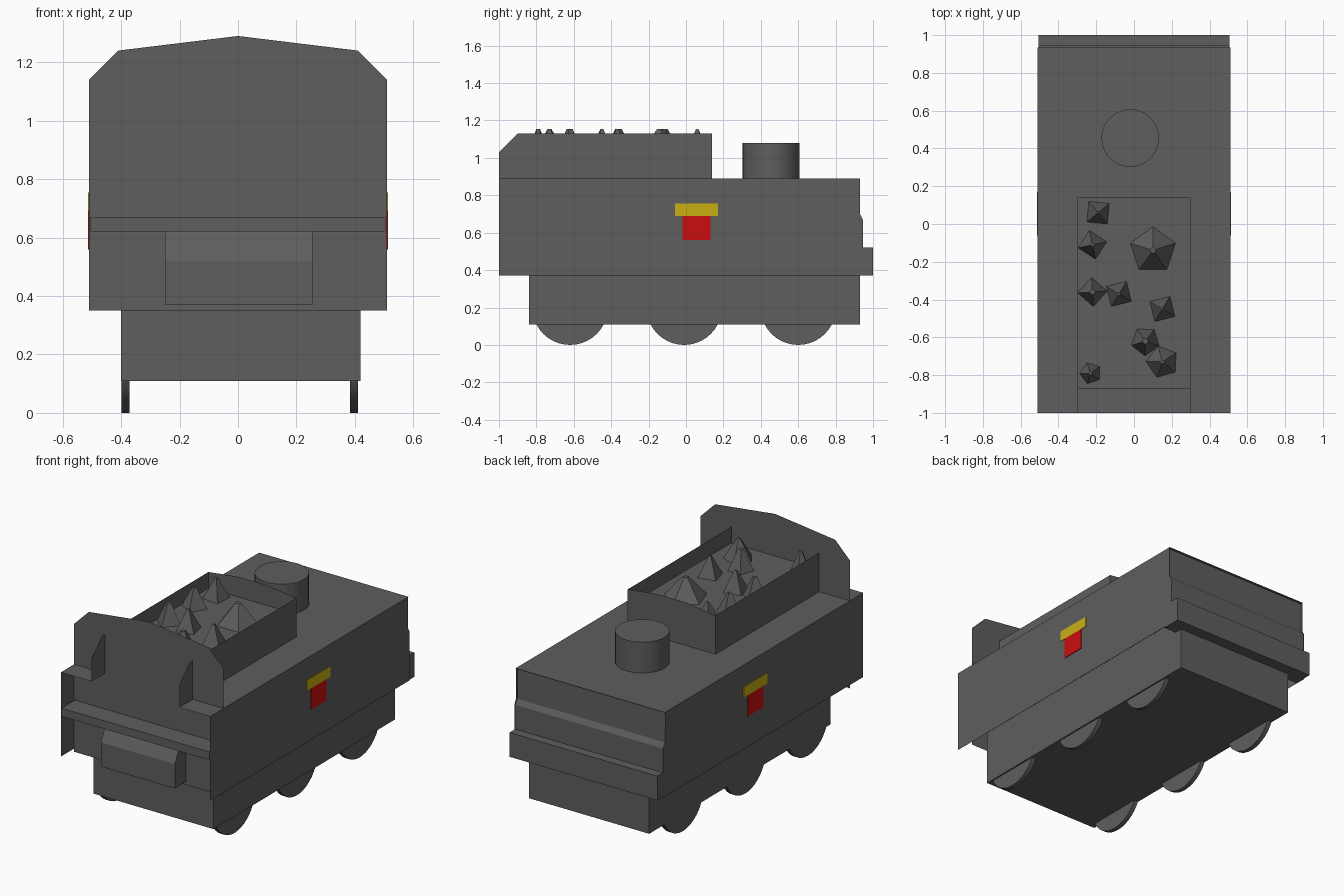
import bpy
import bmesh
import math
import random
from mathutils import Vector

if "Cube" in bpy.data.objects:
    bpy.data.objects.remove(bpy.data.objects["Cube"], do_unlink=True)

random.seed(4)


def make_material(name, rgb):
    mat = bpy.data.materials.new(name)
    mat.use_nodes = True
    mat.diffuse_color = (*rgb, 1)
    for node in mat.node_tree.nodes:
        if node.type == "BSDF_PRINCIPLED":
            node.inputs["Base Color"].default_value = (*rgb, 1)
    return mat


GREY = make_material("dark grey", (0.112, 0.112, 0.112))
RED = make_material("badge red", (0.6, 0.004, 0.005))
YELLOW = make_material("badge yellow", (0.58, 0.43, 0.006))


def finish(name, bm, mat):
    mesh = bpy.data.meshes.new(name)
    bm.normal_update()
    bm.to_mesh(mesh)
    bm.free()
    mesh.materials.append(mat)
    obj = bpy.data.objects.new(name, mesh)
    bpy.context.collection.objects.link(obj)
    return obj


def sheet(name, points, mat=GREY):
    """One flat panel from its corner points."""
    bm = bmesh.new()
    bm.faces.new([bm.verts.new(p) for p in points])
    return finish(name, bm, mat)


def prism(name, profile, x0, x1, mat=GREY):
    """Solid with a (y, z) profile, running from x0 to x1."""
    bm = bmesh.new()
    face = bm.faces.new([bm.verts.new((x0, y, z)) for y, z in profile])
    side = bmesh.ops.extrude_face_region(bm, geom=[face])
    moved = [v for v in side["geom"] if isinstance(v, bmesh.types.BMVert)]
    bmesh.ops.translate(bm, verts=moved, vec=Vector((x1 - x0, 0, 0)))
    bmesh.ops.recalc_face_normals(bm, faces=bm.faces)
    return finish(name, bm, mat)


def box(name, x, y, z, mat=GREY):
    profile = [(y[0], z[0]), (y[1], z[0]), (y[1], z[1]), (y[0], z[1])]
    return prism(name, profile, x[0], x[1], mat)


def cone(name, centre, r1, r2, depth, sides, axis="Z", mat=GREY):
    bm = bmesh.new()
    bmesh.ops.create_cone(bm, cap_ends=True, segments=sides,
                          radius1=r1, radius2=r2, depth=depth)
    obj = finish(name, bm, mat)
    obj.location = centre
    if axis == "X":
        obj.rotation_euler.y = math.pi / 2
    return obj


def smooth(obj):
    bpy.ops.object.select_all(action="DESELECT")
    obj.select_set(True)
    bpy.context.view_layer.objects.active = obj
    bpy.ops.object.shade_smooth_by_angle(angle=math.radians(35))


HALF = 0.51      # half width of the body
BAY = 0.30       # half width of the coal bay
FRONT = -0.87    # front plate position
END = 0.14       # far end of the coal bay
ROOF = 0.89
RIM = 1.13

# Running gear
box("chassis", (-0.40, 0.42), (-0.84, 0.93), (0.11, 0.45))
for side, x in (("right", -0.385), ("left", 0.397)):
    for label, y in (("front", -0.62), ("middle", -0.01), ("rear", 0.60)):
        smooth(cone(f"{side}_{label}_wheel", (x, y, 0.202),
                    0.202, 0.202, 0.028, 40, "X"))

# Body side panels, roof strips, bay walls and badges on both sides
for side, s in (("right", -1), ("left", 1)):
    x = s * HALF
    sheet(f"{side}_side_panel", [
        (x, -1, 0.37), (x, 0.945, 0.37), (x, 0.945, 0.67), (x, 0.93, 0.70),
        (x, 0.93, ROOF), (x, -1, ROOF)])
    sheet(f"{side}_roof_strip", [
        (s * BAY, -1, ROOF), (x, -1, ROOF), (x, END, ROOF), (s * BAY, END, ROOF)])
    b = s * BAY
    sheet(f"{side}_bay_wall", [
        (b, -1, ROOF), (b, END, ROOF), (b, END, RIM), (b, -0.90, RIM),
        (b, -1, 1.03)])
    edge = sorted((x, x + s * 0.004))
    box(f"{side}_badge_red", edge, (-0.02, 0.13), (0.56, 0.69), RED)
    box(f"{side}_badge_yellow", edge, (-0.06, 0.17), (0.69, 0.755), YELLOW)

# Roof behind the coal bay
sheet("roof", [(-HALF, END, ROOF), (HALF, END, ROOF),
               (HALF, 0.935, ROOF), (-HALF, 0.935, ROOF)])

# Front plate with clipped corners and a low peak
outline = [(HALF, 0.35), (HALF, 1.14), (0.41, 1.24), (0, 1.29)]
outline += [(-px, pz) for px, pz in reversed(outline[:-1])]
sheet("front_plate", [(px, FRONT, pz) for px, pz in outline])

# Front ledge and the slant-topped box under it
box("front_ledge", (-0.505, 0.505), (-1, FRONT), (0.62, 0.67))
prism("front_box", [(FRONT, 0.37), (-0.98, 0.37), (-0.98, 0.52),
                    (-0.93, 0.62), (FRONT, 0.62)], -0.25, 0.255)

# Stepped back end with its bumper bar
prism("back_end", [(0.88, 0.37), (1, 0.37), (1, 0.52), (0.945, 0.52),
                   (0.945, 0.67), (0.925, 0.70), (0.922, ROOF - 0.004),
                   (0.88, ROOF - 0.004)], -0.505, 0.505)

# Coal bay end wall with a low peak, and the coal bed
sheet("bay_end_wall", [(-BAY, END, ROOF), (BAY, END, ROOF), (BAY, END, RIM),
                       (0.1, END, 1.155), (-0.1, END, 1.155), (-BAY, END, RIM)])
BED = 1.03
sheet("coal_bed", [(-BAY, FRONT, BED), (BAY, FRONT, BED),
                   (BAY, END, BED), (-BAY, END, BED)])

# Coal lumps: x, y, base radius
lumps = [(-0.19, 0.06, 0.08), (-0.22, -0.11, 0.08), (0.10, -0.14, 0.13),
         (-0.22, -0.36, 0.08), (-0.08, -0.37, 0.08), (0.15, -0.45, 0.08),
         (0.06, -0.62, 0.08), (0.15, -0.73, 0.09), (-0.23, -0.79, 0.06)]
for i, (x, y, r) in enumerate(lumps):
    lump = cone(f"coal_lump_{i + 1}", (x, y, BED + 0.06),
                r, r * random.uniform(0.05, 0.25), 0.13, random.choice((4, 5)))
    lump.rotation_euler.z = random.uniform(0, math.pi)

# Chimney
smooth(cone("chimney", (-0.02, 0.455, 0.985), 0.152, 0.152, 0.19, 40))
